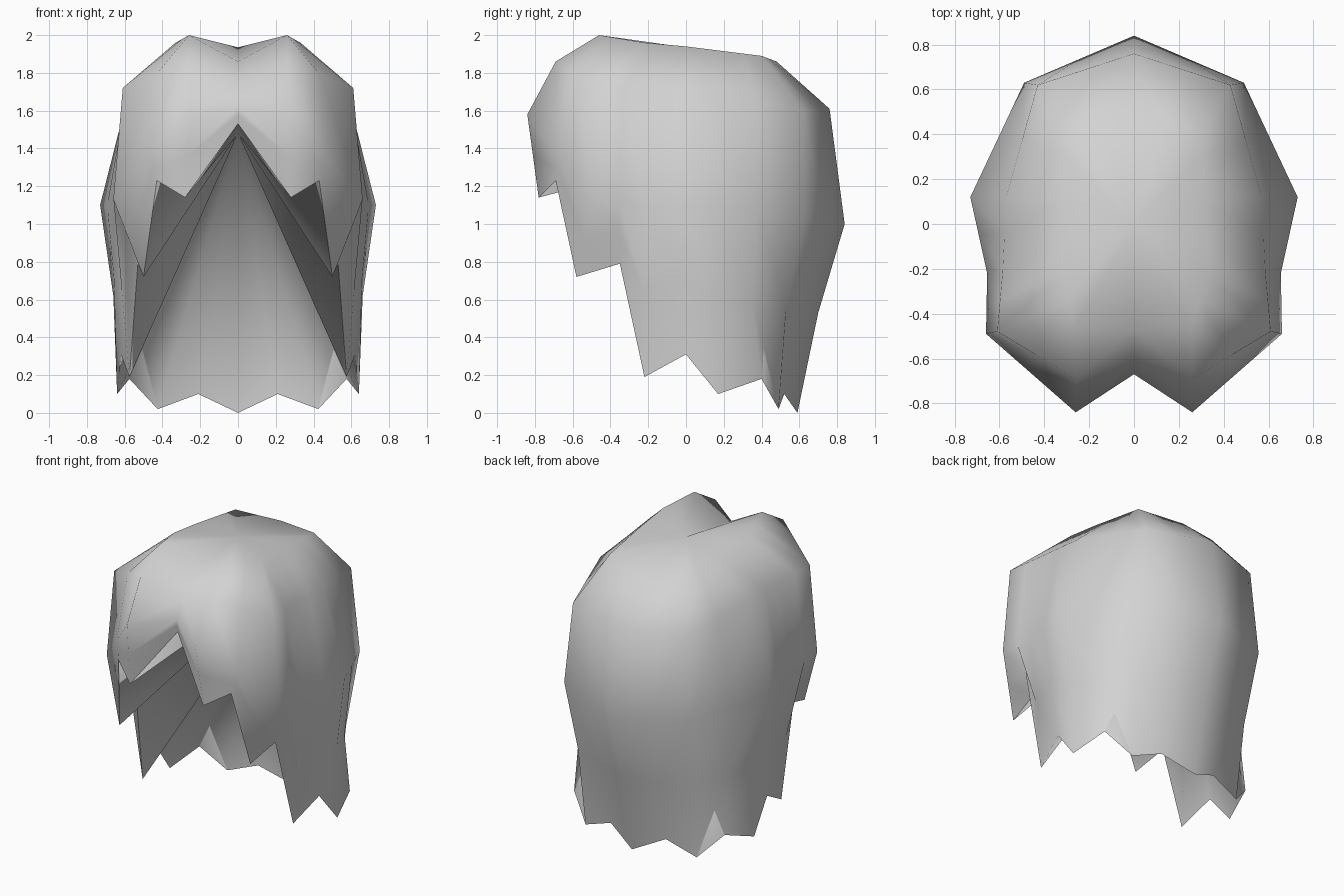
import bpy, bmesh
from mathutils import Vector

cube = bpy.data.objects.get("Cube")
if cube:
    bpy.data.objects.remove(cube, do_unlink=True)

# One plain colour for the whole hairpiece
grey = bpy.data.materials.new("light grey")
grey.use_nodes = True
grey.diffuse_color = (0.65, 0.65, 0.65, 1)
bsdf = next(n for n in grey.node_tree.nodes if n.type == 'BSDF_PRINCIPLED')
bsdf.inputs["Base Color"].default_value = (0.65, 0.65, 0.65, 1)


def ring(keys):
    """Seven key points, front to back, with midpoints between all but the first pair."""
    pts = [Vector(k) for k in keys]
    out = [pts[0], pts[1]]
    for a, b in zip(pts[1:], pts[2:]):
        out += [(a + b) / 2, b]
    return out


# Half rings on the +x side: crown ridge, shoulder and widest line
crown = ring([(0, -.47, 1.86), (.26, -.46, 2.0), (.33, -.22, 1.96), (.32, 0, 1.94),
              (.31, .20, 1.915), (.30, .40, 1.89), (0, .48, 1.86)])
shoulder = ring([(0, -.60, 1.73), (.26, -.69, 1.86), (.61, -.48, 1.72), (.585, -.20, 1.71),
                 (.57, .12, 1.69), (.43, .62, 1.60), (0, .76, 1.61)])
widest = ring([(0, -.67, 1.62), (.26, -.84, 1.58), (.66, -.49, 1.13), (.655, -.22, 1.10),
               (.73, .12, 1.10), (.49, .63, 1.04), (0, .84, 1.0)])

# Jagged hem, alternating lock tips and notches
hem = [Vector(p) for p in [
    (0, -.66, 1.53), (.28, -.78, 1.14), (.43, -.69, 1.23), (.50, -.58, .72),
    (.53, -.35, .79), (.575, -.22, .19), (.62, 0, .31), (.64, .17, .10),
    (.575, .40, .18), (.425, .49, .02), (.21, .52, .10), (0, .59, 0)]]

# Neck line, halfway down and pinched in at the sides and back
neck = [(a + b) / 2 for a, b in zip(widest, hem)]
neck[7:] = [Vector(p) for p in [(.66, .14, .62), (.57, .35, .58), (.455, .53, .55),
                                (.23, .615, .54), (0, .70, .53)]]

bm = bmesh.new()
rows = [[bm.verts.new(p) for p in r] for r in (crown, shoulder, widest, neck, hem)]
top = bm.verts.new((0, 0, 1.935))
inner = bm.verts.new((0, .50, 1.48))

# Outer hair surface
for up, low in zip(rows, rows[1:]):
    for j in range(len(up) - 1):
        bm.faces.new((up[j], low[j], low[j + 1], up[j + 1]))

# Crown cap, and the hollow lining rising to a point inside the back
for j in range(len(hem) - 1):
    bm.faces.new((top, rows[0][j], rows[0][j + 1]))
    bm.faces.new((inner, rows[-1][j + 1], rows[-1][j]))

# Smooth everywhere except along the crisp hem
for f in bm.faces:
    f.smooth = True
for a, b in zip(rows[-1], rows[-1][1:]):
    bm.edges.get((a, b)).smooth = False

mesh = bpy.data.meshes.new("hair")
bm.to_mesh(mesh)
bm.free()
mesh.materials.append(grey)
hair = bpy.data.objects.new("hair", mesh)
bpy.context.collection.objects.link(hair)

# Other half
mirror = hair.modifiers.new("mirror", 'MIRROR')
mirror.merge_threshold = 0.001
